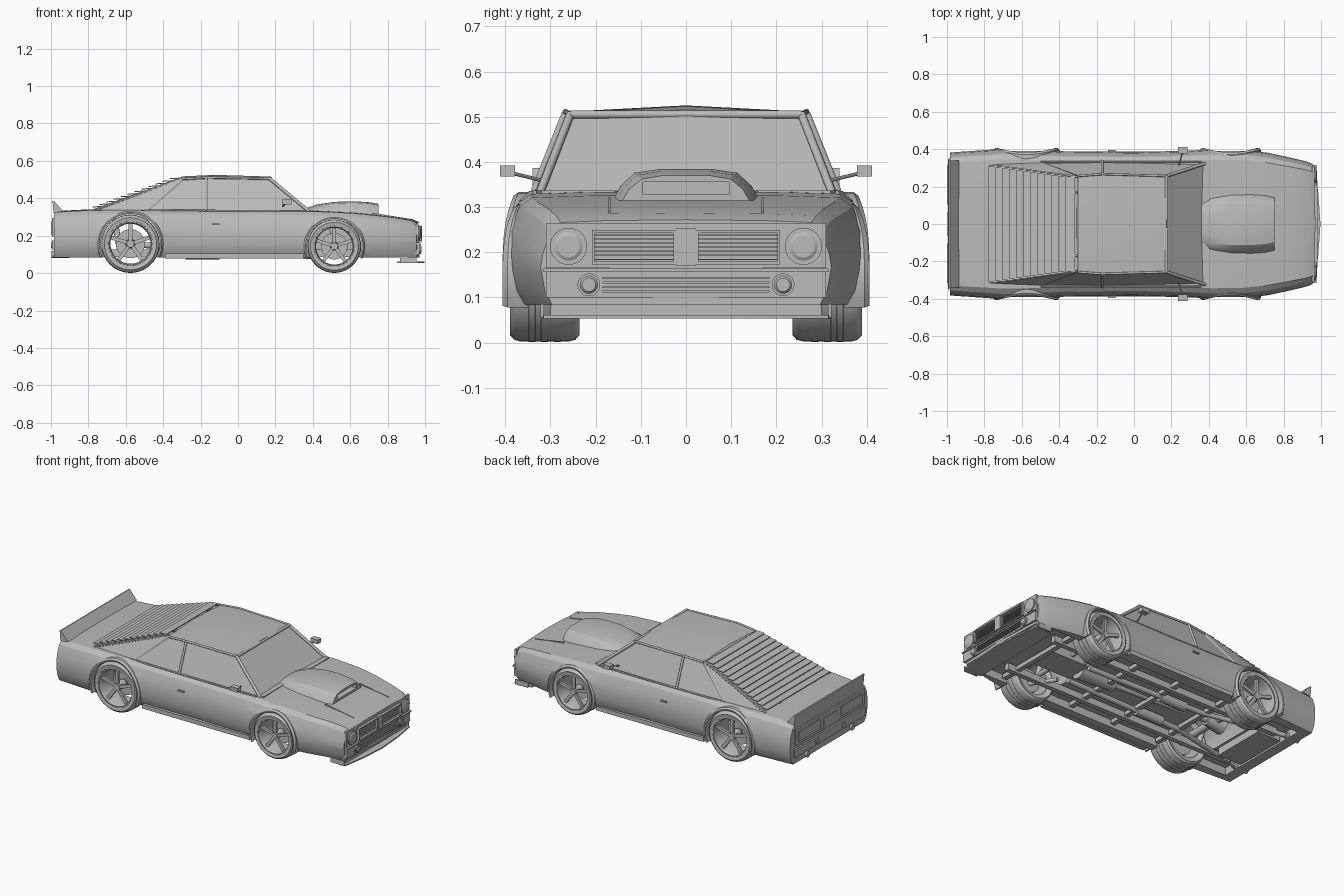
import bpy, bmesh
from math import sin, cos, pi, radians
from mathutils import Vector, Matrix

cube = bpy.data.objects.get("Cube")
if cube:
    bpy.data.objects.remove(cube, do_unlink=True)

paint = bpy.data.materials.new("plain grey")
paint.use_nodes = True
GREY = (0.5, 0.5, 0.5, 1)
paint.diffuse_color = GREY
paint.node_tree.nodes["Principled BSDF"].inputs["Base Color"].default_value = GREY
parts = []


def finish(name, bm):
    bmesh.ops.recalc_face_normals(bm, faces=bm.faces[:])
    mesh = bpy.data.meshes.new(name)
    bm.to_mesh(mesh)
    bm.free()
    mesh.materials.append(paint)
    ob = bpy.data.objects.new(name, mesh)
    bpy.context.collection.objects.link(ob)
    parts.append(ob)
    return ob


def loft(name, rings, wrap=False):
    """Bridge closed rings of points; wrap joins the last to the first, else cap."""
    bm = bmesh.new()
    rows = [[bm.verts.new(p) for p in ring] for ring in rings]
    n = len(rows[0])
    pairs = list(zip(rows, rows[1:])) + ([(rows[-1], rows[0])] if wrap else [])
    for a, b in pairs:
        for i in range(n):
            j = (i + 1) % n
            bm.faces.new((a[i], a[j], b[j], b[i]))
    if not wrap:
        bm.faces.new(rows[0])
        bm.faces.new(rows[-1])
    return finish(name, bm)


def box(name, loc, size, tilt=0, axis='Y'):
    bm = bmesh.new()
    m = Matrix.Translation(loc) @ Matrix.Rotation(tilt, 4, axis) @ Matrix.Diagonal((*size, 1))
    bmesh.ops.create_cube(bm, size=1, matrix=m)
    return finish(name, bm)


def rod(name, a, b, r, r2=None, sides=16):
    a, b = Vector(a), Vector(b)
    bm = bmesh.new()
    m = Matrix.Translation((a + b) / 2) @ (b - a).to_track_quat('Z', 'Y').to_matrix().to_4x4()
    bmesh.ops.create_cone(bm, cap_ends=True, segments=sides, radius1=r,
                          radius2=r if r2 is None else r2, depth=(b - a).length, matrix=m)
    return finish(name, bm)


def lathe(name, cx, cz, profile, steps=40):
    """Spin (radius, y) points round a wheel axis."""
    return loft(name, [[(cx + r * cos(a), y, cz + r * sin(a)) for r, y in profile]
                       for a in (2 * pi * i / steps for i in range(steps))], wrap=True)


def cut(target, cutter):
    mod = target.modifiers.new("cut", 'BOOLEAN')
    mod.operation, mod.solver, mod.object = 'DIFFERENCE', 'EXACT', cutter
    bpy.context.view_layer.objects.active = target
    bpy.ops.object.modifier_apply(modifier=mod.name)
    parts.remove(cutter)
    bpy.data.objects.remove(cutter, do_unlink=True)


# Lower body: cross-sections along x as (x, half width, top height)
def section(x, w, t):
    half = [(0, t + .006), (w * .55, t + .004), (w * .86, t), (w * .93, t - .02),
            (w * .985, t - .07), (w, t * .62), (w * .995, .16), (w * .97, .115),
            (w * .92, .083), (0, .083)]
    nose = .015 if x > .9 else 0
    pts = half + [(-y, z) for y, z in half[-2:0:-1]]
    return [(x + nose * (1 - (y / w) ** 2), y, z) for y, z in pts]


stations = [(-.985, .382, .325), (-.8, .395, .335), (-.7, .402, .336), (-.57, .4, .336),
            (-.38, .389, .335), (0, .385, .333), (.3, .392, .331), (.42, .4, .329),
            (.6, .396, .321), (.72, .38, .31), (.84, .354, .296), (.92, .335, .281),
            (.955, .322, .266)]
body = loft("body", [section(*s) for s in stations])

REAR, FRONT = (-.575, .157, .155), (.515, .144, .142)   # wheel x, height, radius
for x, z, r in (REAR, FRONT):
    cut(body, rod("well_cutter", (x, -.6, z), (x, .6, z), r + .008, sides=48))
cut(body, box("floor_cutter", (-.04, 0, .06), (1.76, .62, .14)))

# Cabin with inset windows
bm = bmesh.new()
side_pts = [(-.77, .32, .33), (-.49, .331, .33), (-.17, .338, .33), (.385, .326, .325),
            (-.3, .257, .503), (-.17, .267, .511), (.17, .257, .506)]
L, R = ([bm.verts.new((x, s * y, z)) for x, y, z in side_pts] for s in (1, -1))
C = [bm.verts.new(p) for p in ((-.3, 0, .517), (-.12, 0, .525), (.175, 0, .516))]
glass = []
for S in (L, R):
    bm.faces.new((S[0], S[1], S[4]))
    glass.append(bm.faces.new((S[1], S[2], S[5], S[4])))
    glass.append(bm.faces.new((S[2], S[3], S[6], S[5])))
    bm.faces.new((S[4], S[5], C[1], C[0]))
    bm.faces.new((S[5], S[6], C[2], C[1]))
glass.append(bm.faces.new((L[3], R[3], R[6], C[2], L[6])))
glass.append(bm.faces.new((L[0], R[0], R[4], C[0], L[4])))
bm.faces.new(L[:4] + R[3::-1])
bmesh.ops.recalc_face_normals(bm, faces=bm.faces[:])
bmesh.ops.inset_individual(bm, faces=glass, thickness=.014, depth=-.006)
finish("cabin", bm)
for s in (-1, 1):
    rod("windshield_pillar", (.38, s * .324, .33), (.17, s * .256, .505), .009)
    rod("roof_gutter", (.17, s * .257, .506), (-.17, s * .267, .511), .006)
    rod("rear_gutter", (-.17, s * .267, .511), (-.3, s * .257, .503), .006)
    rod("door_pillar", (-.17, s * .337, .335), (-.17, s * .268, .508), .007)
    rod("beltline_trim", (.36, s * .334, .332), (-.5, s * .334, .335), .005)
rod("windshield_header", (.174, -.256, .505), (.174, .256, .505), .009)
box("cowl", (.385, 0, .331), (.03, .64, .012))

# Rear window louvers with their rails
COUNT = 12
for i in range(COUNT):
    k = (i + .5) / COUNT
    x, z, w = -.31 - .45 * k, .513 - .165 * k, .25 + .063 * k
    box("louver", (x - .012, 0, z), (.05, 2 * w, .005), radians(-4))
for y0, y1 in ((.25, .315), (.17, .17)):
    for s in (-1, 1):
        rod("louver_rail", (-.3, s * y0, .507), (-.77, s * y1, .336), .007, sides=6)

# Hood scoop with a forward opening
def scoop_ring(x, w, top):
    half = [(w, .315), (w * .9, .315 + (top - .315) * .45), (w * .7, top - .008), (w * .36, top)]
    return [(x, y, z) for y, z in half + [(-y, z) for y, z in half[::-1]]]


scoop = loft("hood_scoop", [scoop_ring(*p) for p in (
    (.36, .13, .345), (.42, .15, .367), (.52, .162, .381), (.62, .162, .384),
    (.7, .153, .379), (.752, .14, .37))])
cut(scoop, box("scoop_cutter", (.74, 0, .342), (.08, .19, .028)))
for s in (-1, 1):
    box("hood_seam", (.82, s * .17, .302), (.2, .005, .008), radians(9))

# Nose: grilles, lamps, bumper and splitter
box("nose_panel", (.959, 0, .215), (.014, .62, .1))
box("grille_divider", (.972, 0, .211), (.022, .045, .082))
box("bumper", (.957, 0, .128), (.026, .62, .056))
box("bumper_lip", (.966, 0, .16), (.022, .63, .008))
for i in range(4):
    box("bumper_slat", (.973, 0, .113 + i * .01), (.008, .37, .004))
for s in (-1, 1):
    y = s * .115
    for dz in (-.035, .035):
        box("grille_frame", (.972, y, .211 + dz), (.02, .185, .006))
    for dy in (-.09, .09):
        box("grille_frame", (.972, y + dy, .211), (.02, .006, .076))
    for i in range(7):
        box("grille_bar", (.968, y, .184 + i * .009), (.01, .18, .003))
    for name, ly, z, r in (("headlight", .26, .213, .041), ("fog_light", .215, .128, .025)):
        lathe_x = .966 if name == "headlight" else .97
        rod(name + "_ring", (.93, s * ly, z), (lathe_x + .008, s * ly, z), r, sides=32)
        rod(name, (lathe_x + .006, s * ly, z), (lathe_x + .012, s * ly, z), r * .85, r * .6, 32)
    box("splitter_fence", (.91, s * .318, .07), (.09, .008, .03))
box("air_dam", (.915, 0, .08), (.07, .6, .05))
rim = [(.85, -.3), (.85, .3), (.93, .322), (.962, .315), (.985, .17), (.997, 0),
       (.985, -.17), (.962, -.315), (.93, -.322)]
loft("splitter", [[(x, y, z) for x, y in rim] for z in (.053, .061)])

# Tail: spoiler, lamps, bumper and exhaust tips
tail = [(-.935, .33), (-.984, .387), (-.992, .385), (-.986, .322)]
loft("spoiler", [[(x, y, z) for x, z in tail] for y in (-.34, .34)])
box("tail_panel", (-.986, 0, .245), (.016, .68, .1))
box("rear_bumper", (-.985, 0, .15), (.02, .7, .05))
box("plate_panel", (-.994, 0, .235), (.008, .13, .06))
for s in (-1, 1):
    box("tail_light", (-.995, s * .21, .245), (.01, .21, .06))
    box("tail_light_bar", (-.996, s * .21, .245), (.008, .18, .006))
    rod("reverse_light", (-.99, s * .13, .15), (-1, s * .13, .15), .016)
    rod("exhaust_tip", (-.9, s * .22, .1), (-.998, s * .22, .1), .018)

# Wheels, arch lips, mirrors and sills
for s in (-1, 1):
    for cx, cz, R0 in (REAR, FRONT):
        lathe("tire", cx, cz, [(r * R0, s * y) for r, y in (
            (.75, .25), (.9, .236), (.97, .245), (1, .262), (1, .365), (.97, .38),
            (.9, .39), (.77, .386), (.75, .375))])
        for gy in (.285, .313, .341):
            lathe("tread_rib", cx, cz, [(r * R0, s * (gy + d)) for r, d in (
                (.98, -.009), (1.008, -.007), (1.008, .007), (.98, .009))])
        lathe("wheel_rim", cx, cz, [(r * R0, s * y) for r, y in (
            (.77, .25), (.77, .384), (.73, .386), (.69, .372), (.69, .25))])
        rod("wheel_hub", (cx, s * .31, cz), (cx, s * .376, cz), .17 * R0, .13 * R0)
        rod("brake_disc", (cx, s * .285, cz), (cx, s * .295, cz), .5 * R0, sides=32)
        for i in range(5):
            a = radians(90 + 72 * i)
            mid = (cx + .43 * R0 * cos(a), s * .366, cz + .43 * R0 * sin(a))
            box("wheel_spoke", mid, (.6 * R0, .014, .13 * R0), -a)
        lip = [(.004, .35), (.004, .404), (.012, .406), (.021, .395), (.021, .35)]
        arc = [radians(-24 + 228 * i / 28) for i in range(29)]
        loft("arch_lip", [[(cx + (R0 + d) * cos(a), s * (y - .024 * max(0, sin(a)) ** 3),
                            cz + (R0 + d) * sin(a)) for d, y in lip] for a in arc])
    box("side_sill", (-.02, s * .372, .092), (.74, .03, .026))
    box("door_handle", (-.12, s * .39, .26), (.04, .01, .008))
    box("mirror", (.26, s * .395, .38), (.05, .034, .025))
    rod("mirror_stalk", (.26, s * .385, .375), (.24, s * .315, .358), .004, sides=8)

    # Underside running gear
    box("frame_rail", (-.05, s * .2, .105), (1.6, .03, .04))
    rod("exhaust_pipe", (.4, s * .09, .1), (-.4, s * .11, .1), .016)
    rod("muffler", (-.1, s * .1, .1), (-.28, s * .1, .1), .028)
    rod("tail_pipe", (-.4, s * .11, .1), (-.92, s * .22, .1), .014)
    rod("control_arm", (.45, s * .12, .1), (.515, s * .29, .125), .012)
    rod("rear_shock", (-.63, s * .2, .11), (-.66, s * .17, .29), .016)
    rod("front_shock", (.52, s * .21, .12), (.5, s * .19, .28), .016)
rod("rear_axle", (-.575, -.3, .157), (-.575, .3, .157), .022)
rod("front_axle", (.515, -.3, .144), (.515, .3, .144), .014)
rod("differential", (-.63, 0, .157), (-.52, 0, .157), .055, .035)
rod("driveshaft", (-.52, 0, .15), (.25, 0, .12), .016)
rod("gearbox", (.15, 0, .12), (.4, 0, .13), .035, .055)
box("engine_block", (.52, 0, .19), (.26, .17, .16))
box("fuel_tank", (-.83, 0, .11), (.16, .34, .05))
for x in (-.42, -.1, .2, .68):
    box("crossmember", (x, 0, .11), (.03, .6, .025))

# Smooth shading with sharp edges kept
bpy.ops.object.select_all(action='DESELECT')
for ob in parts:
    ob.select_set(True)
bpy.context.view_layer.objects.active = body
bpy.ops.object.shade_smooth_by_angle(angle=radians(25))
